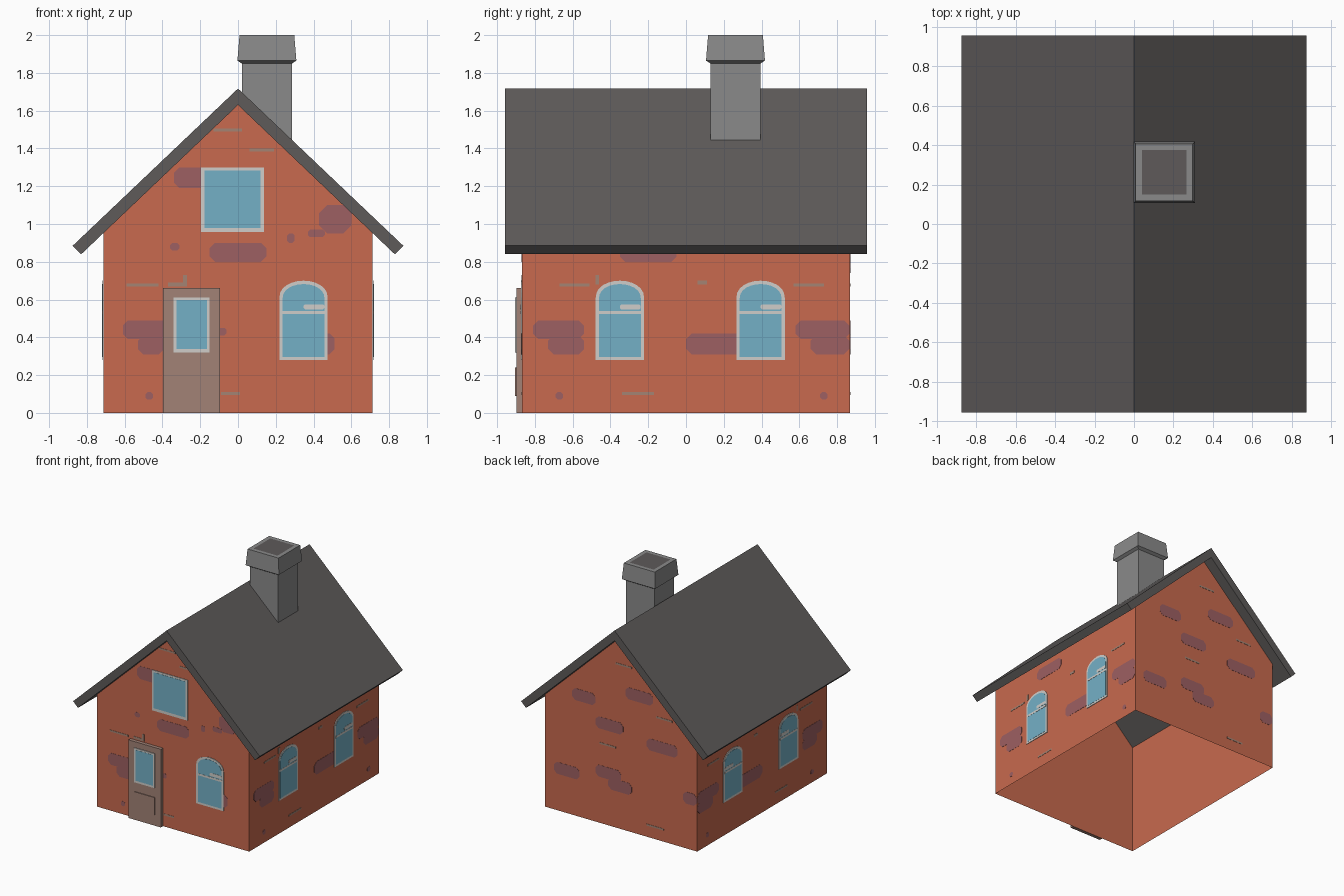
import bpy, bmesh, math

if "Cube" in bpy.data.objects:
    bpy.data.objects.remove(bpy.data.objects["Cube"])

def lin(c):
    c /= 255
    return c / 12.92 if c < 0.04045 else ((c + 0.055) / 1.055) ** 2.4

def material(name, r, g, b):
    m = bpy.data.materials.new(name)
    m.diffuse_color = (lin(r), lin(g), lin(b), 1)
    m.use_nodes = True
    m.node_tree.nodes["Principled BSDF"].inputs["Base Color"].default_value = m.diffuse_color
    return m

BRICK = material("orange_brick", 200, 106, 78)
PURPLE = material("purple_brick", 158, 96, 98)
STREAK = material("grey_streak", 164, 132, 116)
GLASS = material("blue_glass", 116, 176, 198)
FRAME = material("pale_frame", 208, 206, 202)
DOOR = material("brown_door", 162, 130, 118)
ROOF = material("dark_roof", 94, 91, 90)
STONE = material("grey_stone", 138, 138, 138)
SOOT = material("dark_soot", 94, 90, 90)

WX, WY, ROOF_Y = 0.713, 0.868, 0.958
SLOPE = 0.95

# Maps wall coordinates (along, up, outwards) to space
WALLS = {
    "front": lambda u, z, d: (u, -WY - d, z),
    "back": lambda u, z, d: (u, WY + d, z),
    "right": lambda u, z, d: (WX + d, u, z),
    "left": lambda u, z, d: (-WX - d, u, z),
}

def finish(name, bm, mats, recalc=True):
    if recalc:
        bmesh.ops.recalc_face_normals(bm, faces=bm.faces)
    me = bpy.data.meshes.new(name)
    bm.to_mesh(me)
    bm.free()
    for m in mats:
        me.materials.append(m)
    ob = bpy.data.objects.new(name, me)
    bpy.context.collection.objects.link(ob)
    return ob

def loft(bm, rings):
    """Closed solid through equal-length rings of points."""
    vs = [[bm.verts.new(p) for p in r] for r in rings]
    n = len(vs[0])
    for a, b in zip(vs, vs[1:]):
        for i in range(n):
            bm.faces.new((a[i], a[(i + 1) % n], b[(i + 1) % n], b[i]))
    bm.faces.new(vs[0])
    return bm.faces.new(vs[-1])

def plates(name, wall, outlines, d0, d1, mat):
    bm = bmesh.new()
    f = WALLS[wall]
    for pts in outlines:
        loft(bm, [[f(u, z, d) for u, z in pts] for d in (d0, d1)])
    return finish(name, bm, [mat])

def rect(u0, u1, z0, z1):
    return [(u0, z0), (u1, z0), (u1, z1), (u0, z1)]

def blob(u0, u1, z0, z1):
    c = min(u1 - u0, z1 - z0) * 0.28
    return [(u0 + c, z0), (u1 - c, z0), (u1, z0 + c), (u1, z1 - c),
            (u1 - c, z1), (u0 + c, z1), (u0, z1 - c), (u0, z0 + c)]

def arch(cu, half, z0, spring, top, n=12):
    pts = [(cu - half, z0), (cu + half, z0)]
    for i in range(n + 1):
        a = math.pi * i / n
        pts.append((cu + half * math.cos(a), spring + (top - spring) * math.sin(a) ** 0.9))
    return pts

# Walls: open shell without a floor
bm = bmesh.new()
eave = 1.63 - SLOPE * WX
ends = []
for y in (-WY, WY):
    ends.append([bm.verts.new((x, y, z)) for x, z in
                 ((-WX, 0), (WX, 0), (WX, eave), (0, 1.63), (-WX, eave))])
a, b = ends
bm.faces.new(a)
bm.faces.new(b[::-1])
bm.faces.new((a[1], b[1], b[2], a[2]))
bm.faces.new((b[0], a[0], a[4], b[4]))
finish("walls", bm, [BRICK], recalc=False)

# Roof: folded slab
section = [(-0.875, 0.885), (-0.83, 0.84), (0, 1.63), (0.83, 0.84), (0.875, 0.885), (0, 1.717)]
bm = bmesh.new()
sides = [[bm.verts.new((x, y, z)) for x, z in section] for y in (-ROOF_Y, ROOF_Y)]
for i in range(6):
    j = (i + 1) % 6
    bm.faces.new((sides[0][i], sides[0][j], sides[1][j], sides[1][i]))
for s in sides:
    bm.faces.new((s[0], s[1], s[2], s[5]))
    bm.faces.new((s[5], s[2], s[3], s[4]))
finish("roof", bm, [ROOF])

# Chimney: shaft cut along the roof slope, flared cap, dark flue
CX, CY = 0.153, 0.262
def square(h, z=None):
    pts = [(CX + sx * h, CY + sy * h) for sx, sy in ((-1, -1), (1, -1), (1, 1), (-1, 1))]
    return [(x, y, 1.715 - SLOPE * x if z is None else z) for x, y in pts]

bm = bmesh.new()
top = loft(bm, [square(0.133), square(0.133, 1.85), square(0.156, 1.865), square(0.145, 2.0)])
bmesh.ops.recalc_face_normals(bm, faces=bm.faces)
bmesh.ops.inset_region(bm, faces=[top], thickness=0.046)
top.material_index = 1
finish("chimney", bm, [STONE, SOOT], recalc=False)

# Painted brick patches
front_purple = [(-0.61, -0.33, 0.39, 0.49), (-0.53, -0.39, 0.31, 0.41), (-0.15, 0.15, 0.80, 0.90),
                (-0.34, -0.16, 1.19, 1.30), (0.43, 0.60, 0.95, 1.10), (0.37, 0.46, 0.93, 0.97),
                (0.26, 0.30, 0.90, 0.95), (-0.36, -0.31, 0.86, 0.90), (-0.49, -0.45, 0.07, 0.11),
                (0.42, 0.51, 0.31, 0.42), (-0.12, -0.06, 0.41, 0.45)]
front_streak = [(-0.13, 0.02, 1.49, 1.505), (0.06, 0.19, 1.385, 1.40), (-0.59, -0.42, 0.67, 0.685),
                (-0.37, -0.27, 0.67, 0.69), (-0.29, -0.27, 0.68, 0.73), (-0.09, 0.01, 0.095, 0.11)]
side_purple = [(-0.81, -0.54, 0.39, 0.49), (-0.73, -0.54, 0.31, 0.41), (0.0, 0.30, 0.31, 0.42),
               (0.58, 0.865, 0.39, 0.49), (0.66, 0.865, 0.31, 0.41), (-0.35, -0.05, 0.80, 0.90),
               (-0.69, -0.65, 0.07, 0.11), (0.71, 0.75, 0.07, 0.11)]
side_streak = [(-0.67, -0.51, 0.67, 0.685), (0.57, 0.73, 0.67, 0.685), (-0.34, -0.17, 0.095, 0.11),
               (-0.48, -0.46, 0.68, 0.73), (0.06, 0.11, 0.68, 0.70)]
back_purple = [(-0.30, -0.04, 1.12, 1.22), (0.24, 0.46, 0.98, 1.08), (-0.53, -0.24, 0.74, 0.84),
               (0.39, 0.63, 0.31, 0.41), (0.0, 0.24, 0.39, 0.49), (-0.10, 0.12, 0.31, 0.41),
               (-0.71, -0.58, 0.38, 0.48), (-0.02, 0.24, 0.80, 0.90)]
back_streak = [(-0.10, 0.05, 1.385, 1.40), (0.05, 0.20, 0.67, 0.685), (-0.40, -0.24, 0.095, 0.11),
               (-0.48, -0.33, 1.03, 1.045)]
for wall, purple, streak in (("front", front_purple, front_streak), ("right", side_purple, side_streak),
                             ("left", side_purple, side_streak), ("back", back_purple, back_streak)):
    plates(wall + "_purple_bricks", wall, [blob(*p) for p in purple], 0.0005, 0.002, PURPLE)
    plates(wall + "_grey_streaks", wall, [rect(*p) for p in streak], 0.0005, 0.0025, STREAK)

# Arched windows: frame, glass, crossbar and pale reflection
def arched_window(name, wall, cu):
    plates(name + "_frame", wall, [arch(cu, 0.128, 0.28, 0.61, 0.70)], 0.0005, 0.005, FRAME)
    plates(name + "_glass", wall, [arch(cu, 0.111, 0.297, 0.605, 0.682)], 0.001, 0.0065, GLASS)
    plates(name + "_bar", wall, [rect(cu - 0.115, cu + 0.115, 0.523, 0.54),
                                 blob(cu + 0.0, cu + 0.11, 0.548, 0.575)], 0.001, 0.008, FRAME)

arched_window("front_window", "front", 0.347)
for side in ("right", "left"):
    for label, y in (("near", -0.35), ("far", 0.395)):
        arched_window(f"{side}_{label}_window", side, y)

# Square gable window
plates("gable_window_frame", "front", [rect(-0.195, 0.137, 0.957, 1.30)], 0.0005, 0.005, FRAME)
plates("gable_window_glass", "front", [rect(-0.178, 0.12, 0.98, 1.284)], 0.001, 0.0065, GLASS)

# Door with a small window and a lower panel
plates("door", "front", [rect(-0.398, -0.095, 0, 0.662)], 0.0005, 0.03, DOOR)
plates("door_panel", "front", [rect(-0.345, -0.15, 0.09, 0.24)], 0.028, 0.036, DOOR)
plates("door_window_frame", "front", [rect(-0.341, -0.15, 0.32, 0.612)], 0.028, 0.036, FRAME)
plates("door_window_glass", "front", [rect(-0.326, -0.163, 0.337, 0.598)], 0.029, 0.0375, GLASS)
